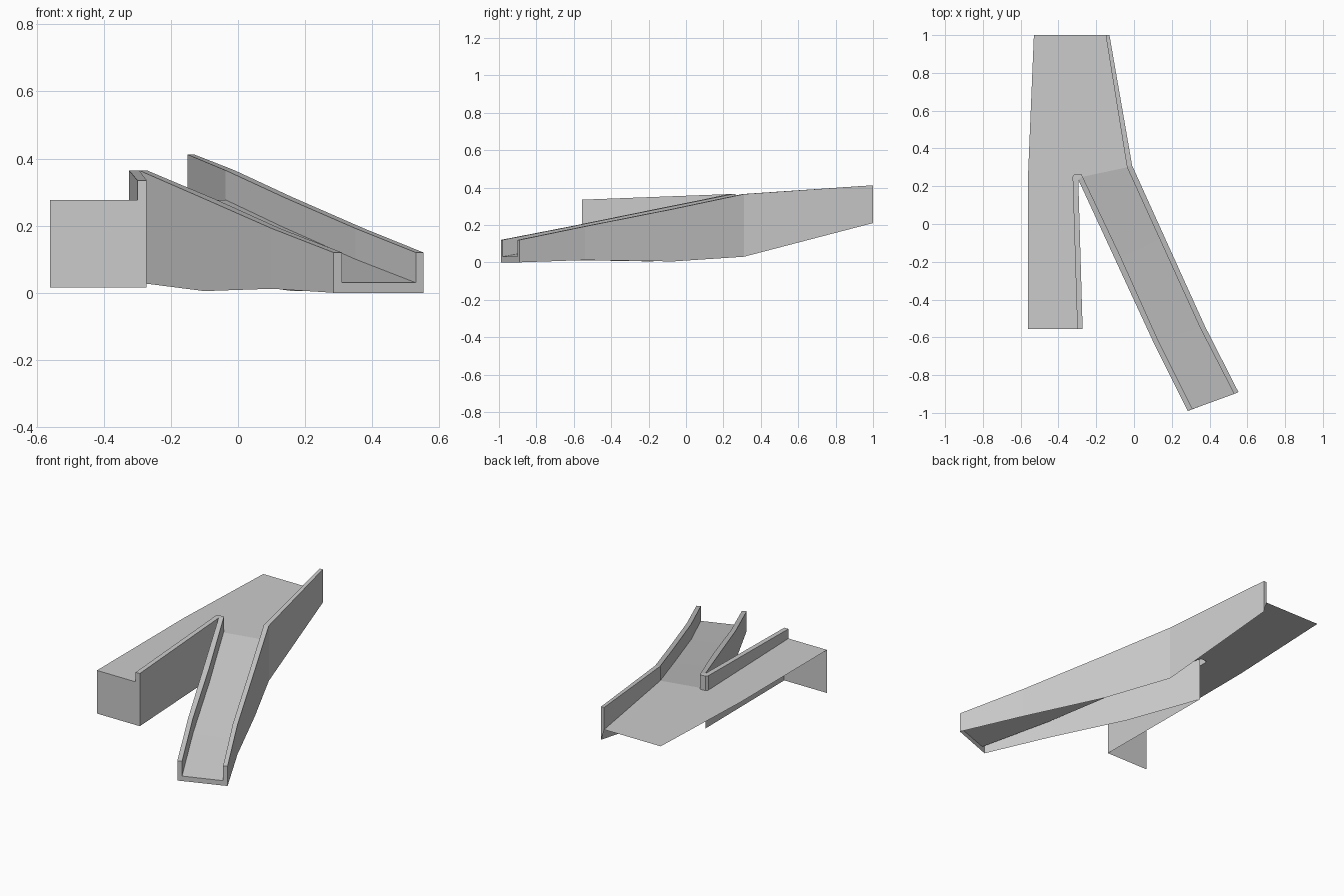
import bpy, bmesh

if "Cube" in bpy.data.objects:
    bpy.data.objects.remove(bpy.data.objects["Cube"])

DECK = 0.277

def make_object(name, faces):
    """Build a flat-shaded shell from lists of face corners."""
    bm = bmesh.new()
    for pts in faces:
        unique = list(dict.fromkeys(pts))
        if len(unique) > 2:
            bm.faces.new([bm.verts.new(p) for p in unique])
    bmesh.ops.remove_doubles(bm, verts=bm.verts, dist=0.0001)
    mesh = bpy.data.meshes.new(name)
    bm.to_mesh(mesh)
    bm.free()
    obj = bpy.data.objects.new(name, mesh)
    bpy.context.collection.objects.link(obj)
    return obj

def corners(s):
    """Station -> inner deck, inner top, outer top, outer bottom."""
    ix, iy, ox, oy, deck, top, bottom = s
    return (ix, iy, deck), (ix, iy, top), (ox, oy, top), (ox, oy, bottom)

def wall_faces(stations):
    faces = []
    for s0, s1 in zip(stations, stations[1:]):
        a, b = corners(s0), corners(s1)
        faces += [[a[k], b[k], b[k + 1], a[k + 1]] for k in range(3)]
    return faces

# Stations: inner x, y, outer x, y, deck z, top z, bottom z
right = [
    (-0.15, 1.0, -0.13, 1.0, DECK, 0.412, 0.21),
    (-0.037, 0.30, -0.01, 0.31, DECK, 0.365, 0.03),
    (0.136, -0.08, 0.162, -0.07, 0.195, 0.285, 0.005),
    (0.35, -0.55, 0.375, -0.54, 0.10, 0.192, 0.012),
    (0.53, -0.90, 0.553, -0.89, 0.03, 0.12, 0.0),
]
apex = (-0.295, 0.235, DECK, 0.365, 0.03)
median = [
    (0.31, -0.98, 0.285, -0.99, 0.03, 0.12, 0.0),
    (0.125, -0.61, 0.10, -0.62, 0.10, 0.192, 0.012),
    (-0.07, -0.175, -0.10, -0.187, 0.19, 0.28, 0.005),
] + [(x, y) + apex for x, y in
     [(-0.272, 0.25), (-0.28, 0.265), (-0.315, 0.265), (-0.325, 0.25)]] + [
    (-0.30, -0.555, -0.272, -0.555, DECK, 0.335, 0.015),
]

# Barrier walls with their skirts
back = corners(right[0])
make_object("right_barrier", wall_faces(right) + [[back[1], back[2], back[3], back[0]]])
make_object("median_barrier", wall_faces(median))

# Level main road
outline = [(-0.53, 1.0), (-0.56, 0.28), (-0.56, -0.555)]
outline += [s[:2] for s in reversed(median[3:])]
outline += [right[1][:2], right[0][:2]]
make_object("main_road", [[(x, y, DECK) for x, y in outline]])

# Descending ramp between the barriers
left_edge = [corners(s)[0] for s in reversed(median[:4])]
right_edge = [corners(s)[0] for s in right[1:]]
make_object("ramp_road", [[left_edge[i], left_edge[i + 1], right_edge[i + 1], right_edge[i]]
                          for i in range(3)])

# Front closing faces
m = corners(median[-1])
make_object("main_front", [[(-0.56, -0.555, 0.015), m[3], m[2], m[1], m[0],
                            (-0.56, -0.555, DECK)]])
l, r = corners(median[0]), corners(right[-1])
make_object("ramp_front", [[l[3], r[3], r[2], r[1], r[0], l[0], l[1], l[2]]])
